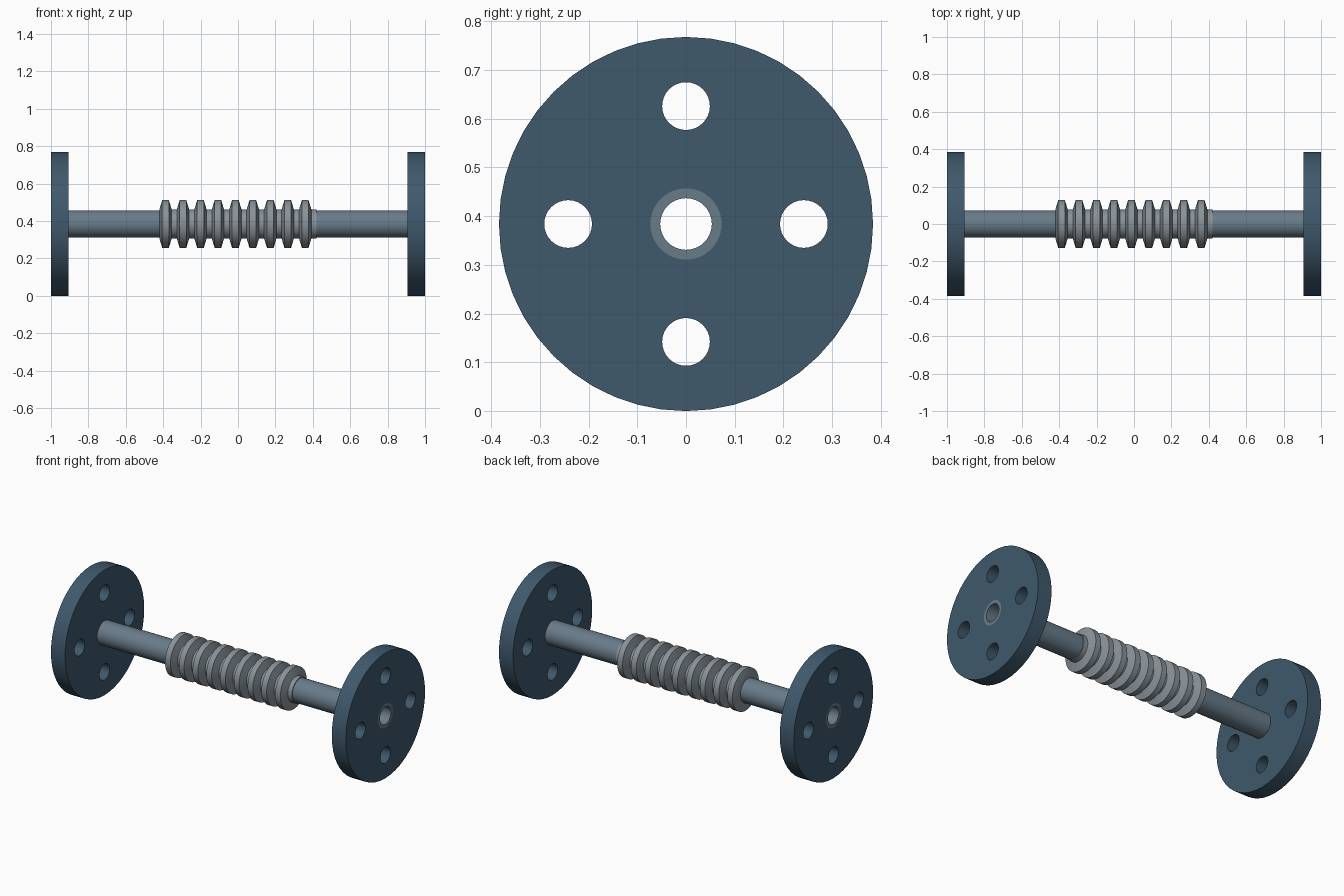
import bpy, bmesh, math
from mathutils import Matrix, Vector

if "Cube" in bpy.data.objects:
    bpy.data.objects.remove(bpy.data.objects["Cube"])

R = 0.384            # flange radius, also height of the axis
PIPE_R, BORE_R = 0.073, 0.053
BOLT_R, BOLT_CIRCLE = 0.049, 0.242
THICK = 0.095


def material(name, rgb):
    m = bpy.data.materials.new(name)
    m.diffuse_color = (*rgb, 1)
    m.use_nodes = True
    m.node_tree.nodes["Principled BSDF"].inputs["Base Color"].default_value = m.diffuse_color
    return m


def add_object(name, bm, mat=None):
    bmesh.ops.recalc_face_normals(bm, faces=bm.faces)
    mesh = bpy.data.meshes.new(name)
    bm.to_mesh(mesh)
    bm.free()
    ob = bpy.data.objects.new(name, mesh)
    ob.location.z = R
    bpy.context.collection.objects.link(ob)
    if mat:
        mesh.materials.append(mat)
    return ob


def activate(ob):
    bpy.ops.object.select_all(action='DESELECT')
    ob.select_set(True)
    bpy.context.view_layer.objects.active = ob


def smooth(ob):
    activate(ob)
    bpy.ops.object.shade_smooth_by_angle(angle=math.radians(30))


def lathe(name, profile, mat, steps=48):
    """Spin a closed (x, radius) profile around the x axis."""
    bm = bmesh.new()
    vs = [bm.verts.new((x, 0, r)) for x, r in profile]
    es = [bm.edges.new((a, b)) for a, b in zip(vs, vs[1:] + vs[:1])]
    bmesh.ops.spin(bm, geom=vs + es, cent=(0, 0, 0), axis=(1, 0, 0),
                   angle=math.tau, steps=steps, use_merge=True)
    bmesh.ops.remove_doubles(bm, verts=bm.verts, dist=1e-5)
    return add_object(name, bm, mat)


flange_mat = material("dark_blue_steel", (0.05, 0.10, 0.15))
pipe_mat = material("blue_grey_steel", (0.14, 0.20, 0.25))
bellows_mat = material("light_steel", (0.25, 0.29, 0.32))

# Straight hollow pipe, flush with the flange faces
smooth(lathe("pipe", [(-1, BORE_R), (-1, PIPE_R), (1, PIPE_R), (1, BORE_R)], pipe_mat))

# Bellows: nine flat-topped ridges
START, PITCH, COUNT = -0.42, 0.84 / 9, 9
ROOT, CREST = 0.078, 0.128
profile = [(START, PIPE_R)]
for i in range(COUNT):
    for t, r in ((0, ROOT), (0.16, CREST), (0.54, CREST), (0.70, ROOT)):
        profile.append((START + (i + t) * PITCH, r))
profile += [(-START, ROOT), (-START, PIPE_R)]
smooth(lathe("bellows", profile, bellows_mat))

# Four bolt hole cutters running the full length
bm = bmesh.new()
for k in range(4):
    a = k * math.pi / 2
    centre = Vector((0, math.sin(a), math.cos(a))) * BOLT_CIRCLE
    bmesh.ops.create_cone(bm, cap_ends=True, segments=32, radius1=BOLT_R,
                          radius2=BOLT_R, depth=2.4,
                          matrix=Matrix.Translation(centre) @ Matrix.Rotation(math.pi / 2, 4, 'Y'))
cutter = add_object("bolt_hole_cutter", bm)
cutter.hide_render = True

# End flanges
for side, x0, x1 in (("left", -1, -1 + THICK), ("right", 1 - THICK, 1)):
    ob = lathe(side + "_flange", [(x0, PIPE_R), (x0, R), (x1, R), (x1, PIPE_R)], flange_mat)
    mod = ob.modifiers.new("bolt_holes", 'BOOLEAN')
    mod.operation = 'DIFFERENCE'
    mod.solver = 'EXACT'
    mod.object = cutter
    activate(ob)
    bpy.ops.object.modifier_apply(modifier=mod.name)
    smooth(ob)

bpy.data.objects.remove(cutter)
